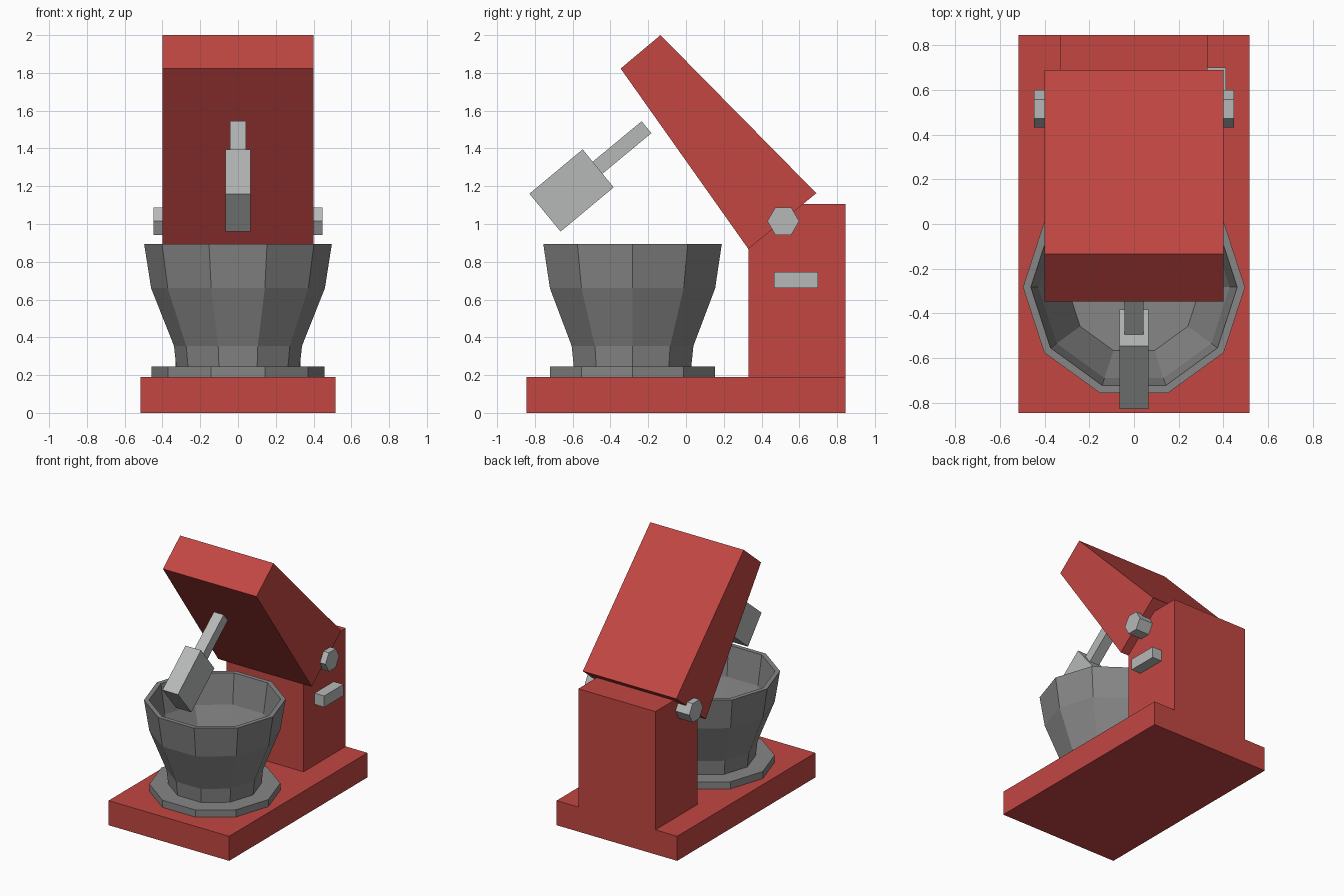
import bpy, bmesh, math

if "Cube" in bpy.data.objects:
    bpy.data.objects.remove(bpy.data.objects["Cube"])


def material(name, rgb):
    m = bpy.data.materials.new(name)
    m.diffuse_color = (*rgb, 1)
    m.use_nodes = True
    m.node_tree.nodes["Principled BSDF"].inputs["Base Color"].default_value = m.diffuse_color
    return m


RED = material("red enamel", (0.54, 0.062, 0.055))
STEEL = material("light steel", (0.47, 0.48, 0.48))
BOWL = material("dark grey metal", (0.24, 0.24, 0.24))


def finish(name, bm, mat):
    bmesh.ops.recalc_face_normals(bm, faces=bm.faces)
    me = bpy.data.meshes.new(name)
    bm.to_mesh(me)
    bm.free()
    me.materials.append(mat)
    ob = bpy.data.objects.new(name, me)
    bpy.context.collection.objects.link(ob)
    return ob


def prism(name, profile, x0, x1, mat):
    """Side profile of (y, z) points pushed out from x0 to x1."""
    bm = bmesh.new()
    a = [bm.verts.new((x0, y, z)) for y, z in profile]
    b = [bm.verts.new((x1, y, z)) for y, z in profile]
    bm.faces.new(a)
    bm.faces.new(b)
    n = len(profile)
    for i in range(n):
        j = (i + 1) % n
        bm.faces.new((a[i], a[j], b[j], b[i]))
    return finish(name, bm, mat)


def rect(y0, y1, z0, z1):
    return [(y0, z0), (y1, z0), (y1, z1), (y0, z1)]


def lathe(name, profile, cy, sides, mat):
    """Turned (radius, z) profile, capped at both ends."""
    bm = bmesh.new()
    rings = []
    for r, z in profile:
        rings.append([bm.verts.new((r * math.cos(math.tau * i / sides),
                                    cy + r * math.sin(math.tau * i / sides), z))
                      for i in range(sides)])
    for lo, hi in zip(rings, rings[1:]):
        for i in range(sides):
            j = (i + 1) % sides
            bm.faces.new((lo[i], lo[j], hi[j], hi[i]))
    bm.faces.new(rings[0])
    bm.faces.new(rings[-1])
    return finish(name, bm, mat)


# Body: base slab, rear column, tilted head
prism("base", rect(-0.845, 0.845, 0, 0.19), -0.516, 0.516, RED)
prism("column", rect(0.33, 0.845, 0.19, 1.105), -0.33, 0.33, RED)
prism("tilted_head", [(0.33, 0.868), (0.69, 1.163), (-0.135, 2.0), (-0.346, 1.823)],
      -0.4, 0.4, RED)

# Hexagonal hinge pin through the head, speed lever on the right side
hexagon = [(0.515 + 0.084 * math.cos(math.tau * i / 6),
            1.015 + 0.084 * math.sin(math.tau * i / 6)) for i in range(6)]
prism("hinge_pin", hexagon, -0.447, 0.447, STEEL)
prism("speed_lever", rect(0.465, 0.70, 0.66, 0.747), 0.32, 0.412, STEEL)

# Beater: square shaft and block paddle, tilted with the head
prism("beater_shaft", [(-0.235, 1.544), (-0.183, 1.481), (-0.45, 1.26), (-0.502, 1.323)],
      -0.042, 0.042, STEEL)
prism("beater_paddle", [(-0.547, 1.395), (-0.383, 1.194), (-0.664, 0.96), (-0.829, 1.16)],
      -0.066, 0.066, STEEL)

# Ten-sided bowl with its foot plate and hollow inside
lathe("bowl", [(0.459, 0.19), (0.459, 0.245), (0.327, 0.245), (0.339, 0.355),
               (0.46, 0.66), (0.497, 0.895), (0.462, 0.895), (0.428, 0.665),
               (0.298, 0.36)], -0.283, 10, BOWL)
